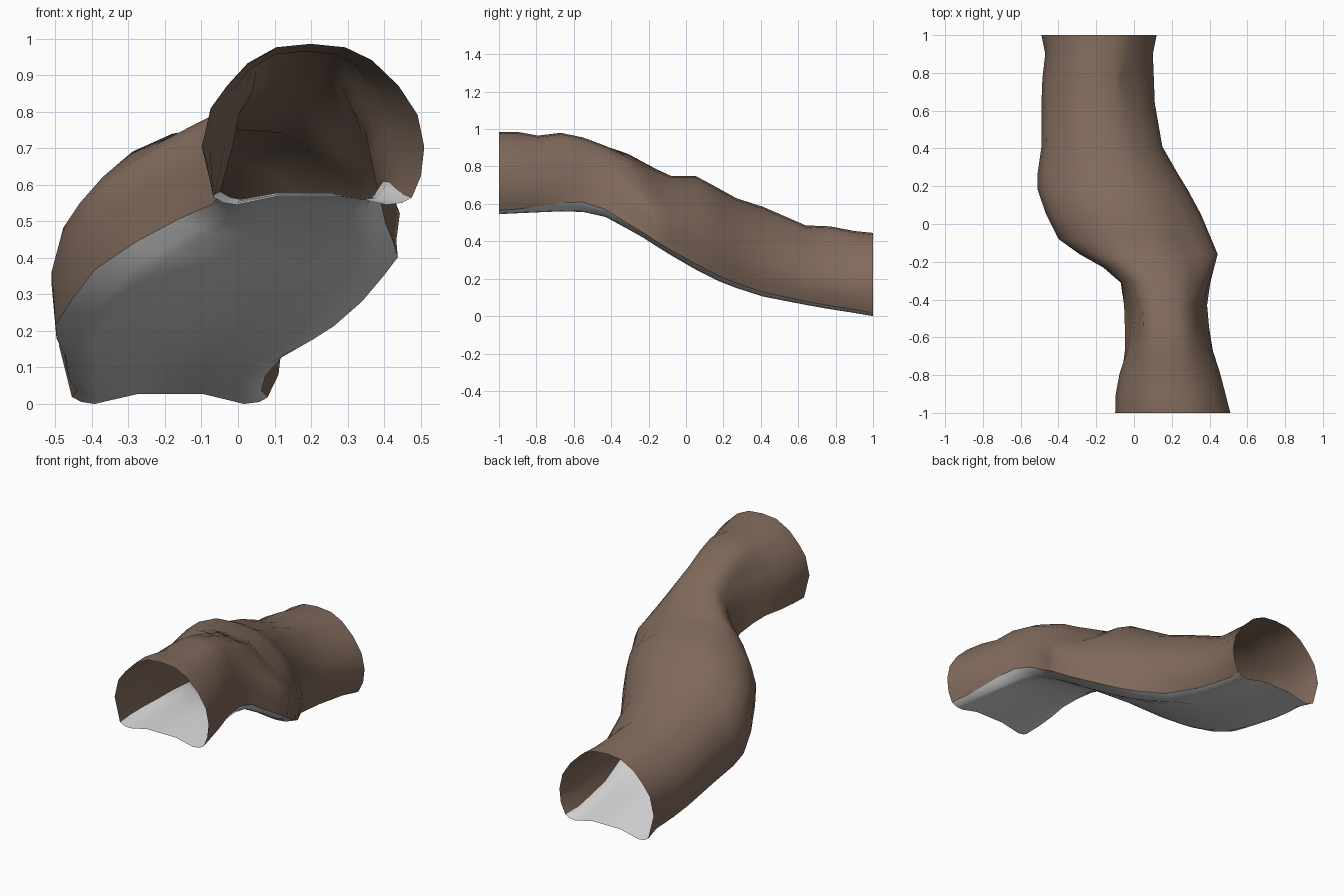
import bpy, bmesh, math

# Stations along the tunnel: y, left x, right x, ceiling z, floor z
STATIONS = [
    (-1.00, -0.10, 0.51, 0.985, 0.545), (-0.90, -0.10, 0.485, 0.985, 0.55),
    (-0.79, -0.09, 0.46, 0.965, 0.555), (-0.67, -0.07, 0.43, 0.98, 0.56),
    (-0.55, -0.065, 0.41, 0.955, 0.557), (-0.43, -0.065, 0.395, 0.91, 0.53),
    (-0.31, -0.08, 0.41, 0.855, 0.465), (-0.23, -0.17, 0.43, 0.81, 0.42),
    (-0.16, -0.29, 0.445, 0.78, 0.375), (-0.08, -0.40, 0.41, 0.75, 0.325),
    (0.05, -0.465, 0.355, 0.75, 0.25), (0.18, -0.51, 0.285, 0.68, 0.185),
    (0.27, -0.51, 0.23, 0.63, 0.15), (0.41, -0.49, 0.15, 0.585, 0.105),
    (0.64, -0.49, 0.11, 0.485, 0.06), (0.77, -0.485, 0.105, 0.48, 0.037),
    (0.90, -0.47, 0.10, 0.455, 0.017), (1.00, -0.49, 0.12, 0.445, 0.0),
]
# Cross-sections: u from -1 to 1 across the width, v from 0 to 1 up the height
WALL = [(-.87, .04), (-1, .36), (-.92, .60), (-.77, .74), (-.57, .88), (-.30, .98),
        (0, 1), (.29, .98), (.53, .90), (.77, .74), (.94, .56), (1, .36), (.97, .18), (.87, .04)]
FLOOR = [(.87, .04), (.80, .012), (.66, 0), (.30, .06), (-.30, .06), (-.68, 0),
         (-.80, .012), (-.87, .04)]


def bump(y, centre, width):
    return math.exp(-((y - centre) / width) ** 2)


def place(u, v, station):
    y, left, right, top, base = station
    if abs(u) == .87:                          # floor reaches wider through the bend
        wide = bump(y, 0.0, 0.7) if u < 0 else bump(y, -0.2, 0.6)
        u += math.copysign(0.11 * wide, u)
        v += 0.025 * wide
    elif abs(u) < .4 and v < .1:               # flatter floor in the middle
        v -= 0.03 * bump(y, -0.3, 0.5)
    x = (left + right) / 2 + u * (right - left) / 2
    z = base + v * (top - base)
    side = max(0, min(1, (v - .1) / .26)) * max(0, min(1, (.92 - v) / .16))
    upper = max(0, min(1, (v - .36) / .3)) * (1 if v < .95 else 0)
    if u < 0:
        x += 0.05 * side * bump(y, -0.54, 0.22)                # dent in the left wall
        z += 0.065 * min(1, -u * 1.15) * bump(y, -0.26, 0.15)  # left side rolls up in the bend
    else:
        x -= 0.035 * side * bump(y, -0.5, 0.2)                 # dents in the right wall
        x -= 0.035 * upper * bump(y, 0.75, 0.14)
        z -= 0.04 * upper * bump(y, -0.15, 0.15)               # lower right shoulder
    if u > .82 and v < .1:                     # raised floor rim on the right
        z += 0.03 * bump(y, -0.58, 0.2)
    return x, y, z


def loft(name, profile, colour):
    bm = bmesh.new()
    rings = [[bm.verts.new(place(u, v, s)) for u, v in profile] for s in STATIONS]
    for a, b in zip(rings, rings[1:]):
        for i in range(len(profile) - 1):
            f = bm.faces.new((a[i], a[i + 1], b[i + 1], b[i]))
            f.smooth = True
    bm.normal_update()
    # make the outside of the tunnel the front of the surface
    if (sum(f.normal.z for f in bm.faces) < 0) == (profile is WALL):
        bmesh.ops.reverse_faces(bm, faces=bm.faces[:])
    mesh = bpy.data.meshes.new(name)
    bm.to_mesh(mesh)
    bm.free()
    mat = bpy.data.materials.new(colour[0])
    mat.diffuse_color = (*colour[1], 1)
    mesh.materials.append(mat)
    ob = bpy.data.objects.new(name, mesh)
    bpy.context.collection.objects.link(ob)
    return ob


# Rock arch and the path through it, both open at the two ends
loft("tunnel_wall", WALL, ("rock brown", (0.22, 0.146, 0.107)))
loft("tunnel_floor", FLOOR, ("floor grey", (0.71, 0.71, 0.71)))
